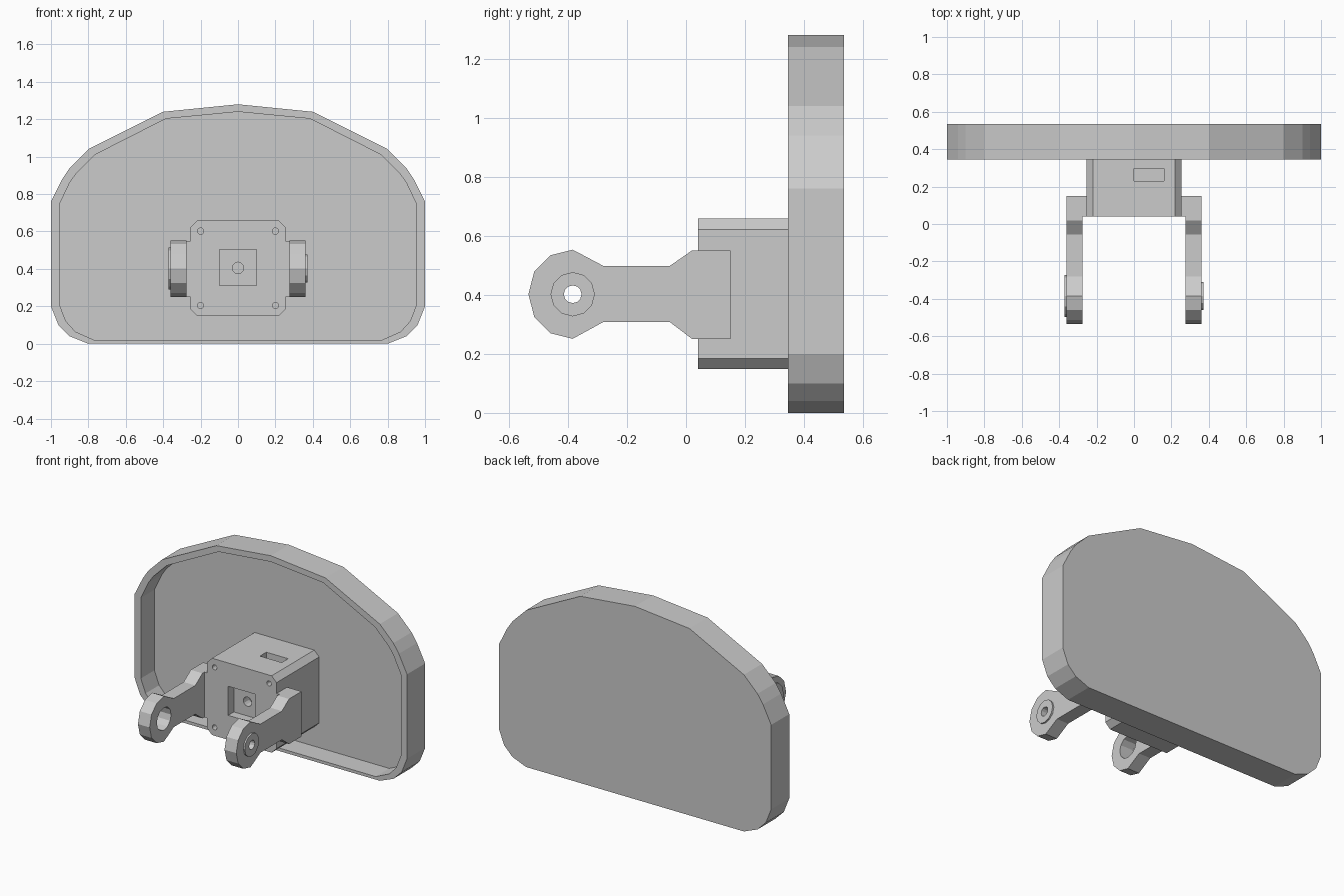
import bpy, bmesh, math

if "Cube" in bpy.data.objects:
    bpy.data.objects.remove(bpy.data.objects["Cube"])


def finish(name, bm):
    bmesh.ops.recalc_face_normals(bm, faces=bm.faces[:])
    mesh = bpy.data.meshes.new(name)
    bm.to_mesh(mesh)
    bm.free()
    obj = bpy.data.objects.new(name, mesh)
    bpy.context.collection.objects.link(obj)
    return obj


def prism(name, profile, lo, hi, axis):
    """Extrude a 2D profile: axis 'Y' takes (x, z) points, axis 'X' takes (y, z)."""
    bm = bmesh.new()
    place = (lambda a, b, d: (a, d, b)) if axis == 'Y' else (lambda a, b, d: (d, a, b))
    rings = [[bm.verts.new(place(a, b, d)) for a, b in profile] for d in (lo, hi)]
    for ring in rings:
        bm.faces.new(ring)
    n = len(profile)
    for i in range(n):
        j = (i + 1) % n
        bm.faces.new((rings[0][i], rings[0][j], rings[1][j], rings[1][i]))
    return finish(name, bm)


def circle(a, b, r, n=12):
    return [(a + r * math.cos(2 * math.pi * i / n), b + r * math.sin(2 * math.pi * i / n))
            for i in range(n)]


def rect(a0, a1, b0, b1):
    return [(a0, b0), (a1, b0), (a1, b1), (a0, b1)]


def combine(obj, tool, operation='DIFFERENCE'):
    mod = obj.modifiers.new("bool", 'BOOLEAN')
    mod.operation, mod.object, mod.solver = operation, tool, 'EXACT'
    bpy.context.view_layer.objects.active = obj
    bpy.ops.object.modifier_apply(modifier=mod.name)
    bpy.data.objects.remove(tool)


def mirrored(half):
    """Complete a right-half outline whose last point lies on x = 0."""
    return half + [(-x, z) for x, z in reversed(half[:-1])]


# Shield plate: shallow tray with a raised rim facing the front
outer = mirrored([(0.8, 0), (0.9, 0.04), (0.96, 0.1), (1, 0.2), (1, 0.76), (0.94, 0.88),
                  (0.9, 0.94), (0.8, 1.04), (0.4, 1.24), (0, 1.28)])
inner = mirrored([(0.77, 0.02), (0.87, 0.065), (0.92, 0.12), (0.955, 0.21), (0.955, 0.745),
                  (0.9, 0.86), (0.865, 0.91), (0.765, 1.01), (0.385, 1.203), (0, 1.24)])
plate = prism("back_plate", outer, 0.345, 0.535, 'Y')
combine(plate, prism("recess", inner, 0.2, 0.487, 'Y'))

# Chamfered housing block
w, c, z0, z1 = 0.255, 0.036, 0.148, 0.658
block = prism("housing", [(w, z0 + c), (w, z1 - c), (w - c, z1), (c - w, z1),
                          (-w, z1 - c), (-w, z0 + c), (c - w, z0), (w - c, z0)],
              0.04, 0.49, 'Y')

# Front socket, its centre hole, screw holes and the top slot
combine(block, prism("socket", rect(-0.1, 0.1, 0.31, 0.503), 0, 0.1, 'Y'))
combine(block, prism("socket_hole", circle(0, 0.405, 0.031), 0.05, 0.16, 'Y'))
for x in (-0.2, 0.2):
    for z in (0.204, 0.602):
        combine(block, prism("screw_hole", circle(x, z, 0.017), 0, 0.08, 'Y'))
combine(block, prism("slot", rect(0, 0.16, 0.61, 0.7), 0.23, 0.297, 'Y'))

# Hinge arms: left has a wide boss and bore, right a narrow one
arm = [(0.15, 0.55), (0.02, 0.55), (-0.055, 0.498), (-0.28, 0.498), (-0.384, 0.553),
       (-0.46, 0.534), (-0.514, 0.48), (-0.534, 0.402), (-0.514, 0.325), (-0.46, 0.27),
       (-0.384, 0.251), (-0.28, 0.308), (-0.055, 0.308), (0.02, 0.251), (0.15, 0.251)]
for side, name, boss_r, bore_r in ((-1, "left_arm", 0.112, 0.075),
                                   (1, "right_arm", 0.075, 0.03)):
    obj = prism(name, arm, side * 0.275, side * 0.361, 'X')
    combine(obj, prism("boss", circle(-0.384, 0.402, boss_r), side * 0.32, side * 0.371, 'X'),
            'UNION')
    combine(obj, prism("bore", circle(-0.384, 0.402, bore_r), side * 0.2, side * 0.45, 'X'))
    # Pad joining the arm to the housing
    prism(name + "_pad", rect(0.041, 0.15, 0.251, 0.55), side * 0.25, side * 0.276, 'X')
